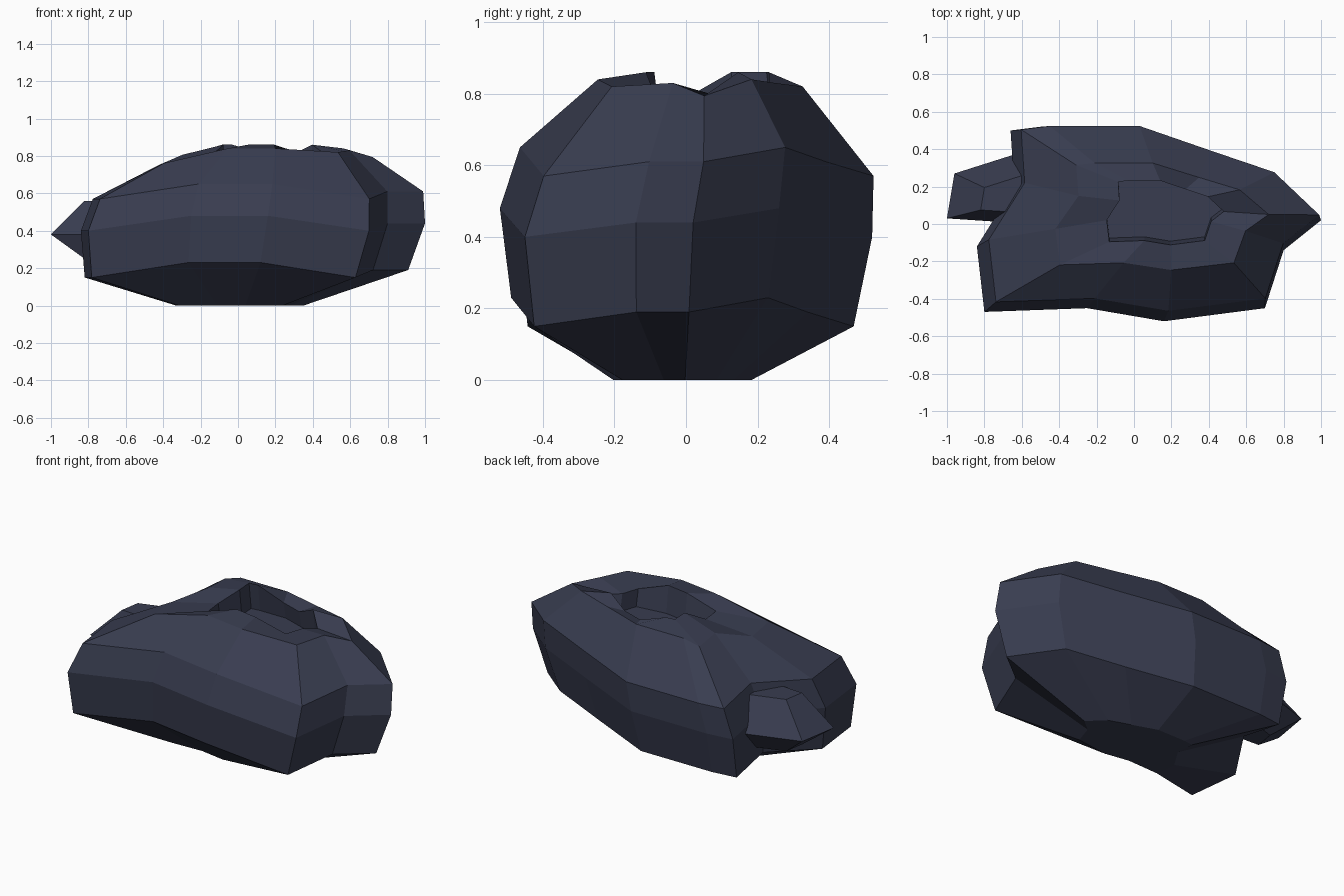
import bpy
import bmesh

if "Cube" in bpy.data.objects:
    bpy.data.objects.remove(bpy.data.objects["Cube"], do_unlink=True)

# One dark slate colour for the whole rock
slate = bpy.data.materials.new("slate_blue")
slate.use_nodes = True
colour = (0.04, 0.046, 0.08, 1)
slate.diffuse_color = colour
shader = slate.node_tree.nodes["Principled BSDF"]
shader.inputs["Base Color"].default_value = colour
shader.inputs["Roughness"].default_value = 0.9


def loft(name, rings):
    """Skin a stack of closed rings, lowest first, and cap both ends."""
    bm = bmesh.new()
    loops = [[bm.verts.new(point) for point in ring] for ring in rings]
    for low, high in zip(loops, loops[1:]):
        count = len(low)
        for i in range(count):
            j = (i + 1) % count
            bm.faces.new((low[i], low[j], high[j], high[i]))
    bm.faces.new(list(reversed(loops[0])))
    bm.faces.new(loops[-1])
    bmesh.ops.recalc_face_normals(bm, faces=bm.faces[:])
    mesh = bpy.data.meshes.new(name)
    bm.to_mesh(mesh)
    bm.free()
    mesh.materials.append(slate)
    obj = bpy.data.objects.new(name, mesh)
    bpy.context.collection.objects.link(obj)
    return obj


def level(height):
    """Height rule for a flat ring."""
    return lambda x: height


def sloping(top):
    """Height rule that is level in the middle and falls away to both ends."""
    return lambda x: min(top, 0.9 + 0.35 * x, 1 - 0.3 * x)


def ring(outline, height_rule, scale, shift=(0, 0), lift=0, high=(), middling=()):
    """Scaled copy of an outline, with some corners lifted fully or by half."""
    points = []
    for i, (x, y) in enumerate(outline):
        px = x * scale[0] + shift[0]
        py = y * scale[1] + shift[1]
        pz = height_rule(px)
        if i in high:
            pz += lift
        elif i in middling:
            pz += lift / 2
        points.append((px, py, pz))
    return points


# Widest outline of the boulder, anticlockwise from the front corner
boulder_outline = [
    (0.7, -0.45), (0.8, -0.14), (1, 0.02), (0.75, 0.26), (0.4, 0.38),
    (0, 0.52), (-0.5, 0.52), (-0.66, 0.5), (-0.64, 0.2),
    (-0.84, -0.12), (-0.8, -0.47), (-0.25, -0.45), (0.16, -0.52),
]
# Corners where the horizontal ridges arch upward
arched = (3, 11, 12)
half_arched = (1, 2, 4, 8)
# Corners where the crater lip stands up in jagged peaks
peaks = (3, 6, 7, 8, 11, 12)


def boulder_ring(height_rule, scale, shift=(0, 0), lift=0):
    return ring(boulder_outline, height_rule, scale, shift, lift, arched, half_arched)


# Boulder: underside, flanks, sloping shoulder, broken crater lip and floor
underside = boulder_ring(level(0), (0.37, 0.37), (-0.02, -0.01))
lower_ridge = boulder_ring(level(0.15), (0.94, 0.92), (-0.03, -0.01), 0.08)
middle_ridge = boulder_ring(level(0.4), (1, 1), lift=0.08)
upper_ridge = boulder_ring(level(0.57), (0.96, 0.95), (0.03, 0.03), 0.08)
shoulder = boulder_ring(sloping(0.82), (0.62, 0.55), (0.1, 0.04), 0.02)
crater_lip = ring(boulder_outline, level(0.8), (0.34, 0.33), (0.14, 0.06), 0.06, peaks)
crater_floor = boulder_ring(level(0.7), (0.34, 0.33), (0.14, 0.08))
loft("boulder", [underside, lower_ridge, middle_ridge, upper_ridge,
                 shoulder, crater_lip, crater_floor])

# Small outcrop wedged into the notch in the rear side
outcrop_outline = [(-1, 0.03), (-0.55, 0), (-0.55, 0.4), (-0.96, 0.27)]
half = (0.5, 0.5)
inward = (-0.32, 0.06)
loft("side_outcrop", [
    ring(outcrop_outline, level(0.25), half, inward),
    ring(outcrop_outline, level(0.38), (1, 1)),
    ring(outcrop_outline, level(0.56), half, inward),
])
